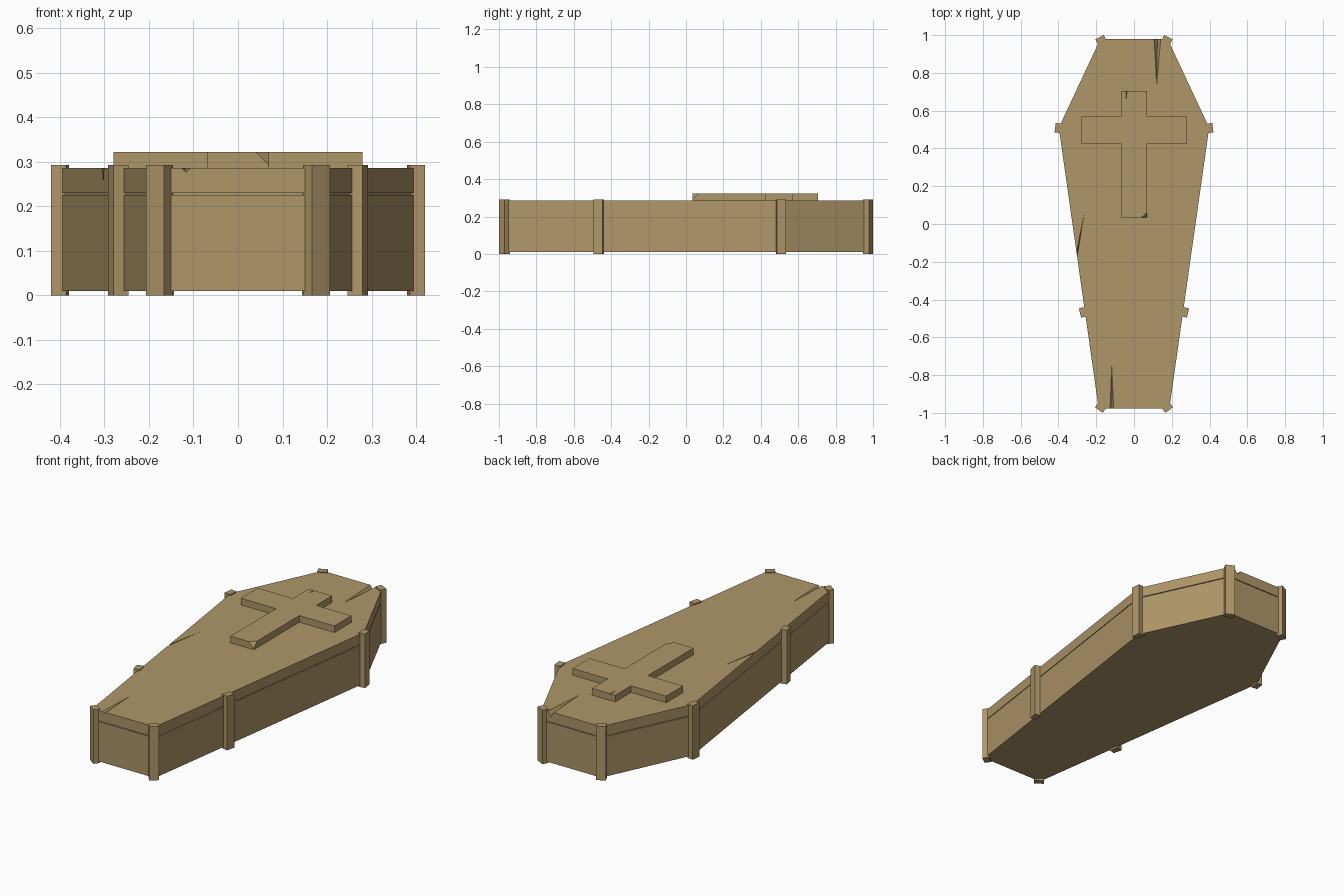
import bpy, bmesh, math
from mathutils import Vector

if "Cube" in bpy.data.objects:
    bpy.data.objects.remove(bpy.data.objects["Cube"])

wood = bpy.data.materials.new("weathered wood")
wood.diffuse_color = (0.43, 0.305, 0.14, 1)
wood.use_nodes = True
wood.node_tree.nodes["Principled BSDF"].inputs["Base Color"].default_value = wood.diffuse_color


def link(name, bm):
    bmesh.ops.recalc_face_normals(bm, faces=bm.faces)
    me = bpy.data.meshes.new(name)
    bm.to_mesh(me)
    bm.free()
    me.materials.append(wood)
    ob = bpy.data.objects.new(name, me)
    bpy.context.collection.objects.link(ob)
    return ob


def prism(name, pts, z0, z1):
    bm = bmesh.new()
    face = bm.faces.new([bm.verts.new((x, y, z0)) for x, y in pts])
    new = bmesh.ops.extrude_face_region(bm, geom=[face])["geom"]
    bmesh.ops.translate(bm, vec=(0, 0, z1 - z0),
                        verts=[g for g in new if isinstance(g, bmesh.types.BMVert)])
    return link(name, bm)


def mirrored(half):
    return half + [(-x, y) for x, y in reversed(half)]


def cut(ob, pts):
    """Subtract the convex hull of pts from ob."""
    bm = bmesh.new()
    for p in pts:
        bm.verts.new(p)
    bmesh.ops.convex_hull(bm, input=bm.verts)
    cutter = link("cutter", bm)
    cutter.hide_render = True
    mod = ob.modifiers.new("cut", 'BOOLEAN')
    mod.operation = 'DIFFERENCE'
    mod.solver = 'EXACT'
    mod.object = cutter
    bpy.context.view_layer.objects.active = ob
    bpy.ops.object.modifier_apply(modifier=mod.name)
    bpy.data.objects.remove(cutter)


def crack(ob, a, b, tip, z, depth):
    """V-shaped split, open from a to b and closing at tip."""
    a, b, tip = (Vector((*p, z)) for p in (a, b, tip))
    down = Vector((0, 0, -depth))
    up = Vector((0, 0, 0.01))
    cut(ob, [a, b, tip, (a + b) / 2 + down, a + up, b + up, tip + up])


# Coffin box, recessed seam and lid
outline = mirrored([(0.187, -0.978), (0.398, 0.51), (0.178, 0.98)])
seam = mirrored([(0.184, -0.970), (0.392, 0.508), (0.174, 0.972)])
prism("box", outline, 0.01, 0.2255)
prism("seam", seam, 0.22, 0.235)
lid = prism("lid", outline, 0.2295, 0.286)

# Splits in the lid
crack(lid, (0.106, 0.985), (0.142, 0.985), (0.12, 0.74), 0.286, 0.025)
crack(lid, (-0.306, -0.205), (-0.304, -0.15), (-0.265, 0.05), 0.286, 0.03)
crack(lid, (-0.127, -0.985), (-0.107, -0.985), (-0.118, -0.75), 0.286, 0.01)

# Raised cross with a chipped foot and a small split at the head
cross = prism("cross", mirrored([(0.07, 0.035), (0.07, 0.425), (0.28, 0.425),
                                 (0.28, 0.57), (0.07, 0.57), (0.07, 0.705)]), 0.28, 0.322)
c = Vector((0.08, 0.025, 0.332))
cut(cross, [c, c - Vector((0.0607, 0, 0)), c + Vector((0, 0.0566, 0)), c - Vector((0, 0, 0.0607))])
crack(cross, (-0.044, 0.708), (-0.036, 0.708), (-0.041, 0.665), 0.322, 0.008)

# Corner and side posts: centre and facing angle, mirrored left and right
for name, x, y, deg in (("foot_post", 0.176, -0.971, -54), ("side_post", 0.269, -0.467, -14),
                        ("shoulder_post", 0.400, 0.508, 7), ("head_post", 0.174, 0.973, 63)):
    n = Vector((math.cos(math.radians(deg)), math.sin(math.radians(deg))))
    t = Vector((-n.y, n.x))
    corners = [Vector((x, y)) + n * i * 0.0175 + t * j * 0.025
               for i, j in ((-1, -1), (1, -1), (1, 1), (-1, 1))]
    for side, s in (("right", 1), ("left", -1)):
        prism(f"{name}_{side}", [(s * p.x, p.y) for p in corners], 0, 0.292)
